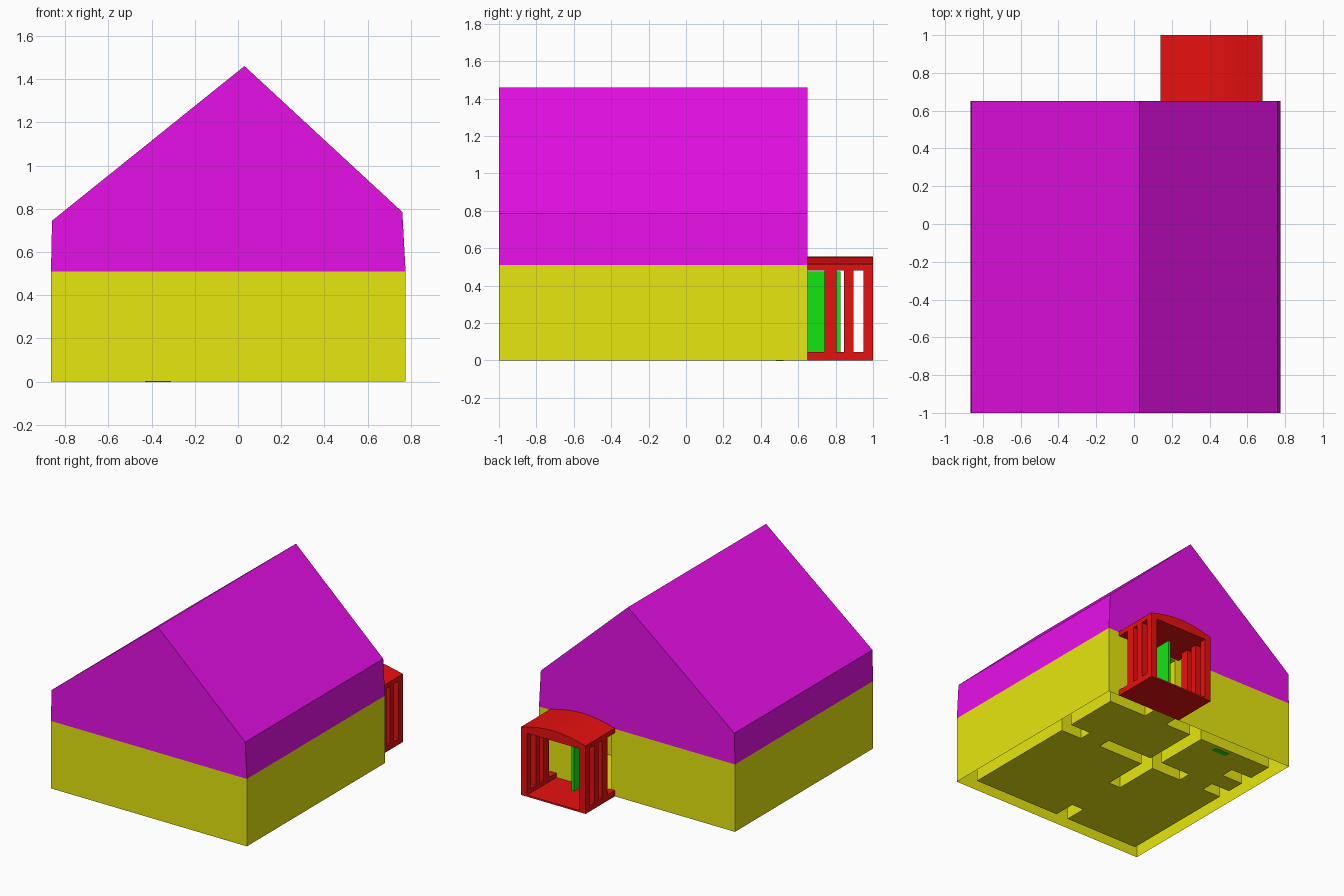
import bpy, bmesh, math

cube = bpy.data.objects.get("Cube")
if cube:
    bpy.data.objects.remove(cube, do_unlink=True)


def material(name, r, g, b):
    m = bpy.data.materials.new(name)
    m.use_nodes = True
    m.diffuse_color = (r, g, b, 1)
    bsdf = next(n for n in m.node_tree.nodes if n.type == 'BSDF_PRINCIPLED')
    bsdf.inputs["Base Color"].default_value = (r, g, b, 1)
    return m


HI, LO = 0.8, 0.005
YELLOW = material("wall yellow", HI, HI, LO)
MAGENTA = material("roof magenta", HI, LO, HI)
RED = material("porch red", HI, LO, LO)
GREEN = material("door green", LO, HI, LO)


def finish(name, bm, mat, recalc=True):
    if recalc:
        bmesh.ops.recalc_face_normals(bm, faces=bm.faces)
    me = bpy.data.meshes.new(name)
    bm.to_mesh(me)
    bm.free()
    me.materials.append(mat)
    ob = bpy.data.objects.new(name, me)
    bpy.context.collection.objects.link(ob)
    return ob


def box(name, x, y, z, mat):
    bm = bmesh.new()
    bmesh.ops.create_cube(bm, size=1)
    for v in bm.verts:
        for i, span in enumerate((x, y, z)):
            v.co[i] = span[0] if v.co[i] < 0 else span[1]
    return finish(name, bm, mat)


def prism(name, profile, y0, y1, mat):
    """Extrude an x-z outline along y."""
    bm = bmesh.new()
    face = bm.faces.new([bm.verts.new((x, y0, z)) for x, z in profile])
    out = bmesh.ops.extrude_face_region(bm, geom=[face])
    for v in out["geom"]:
        if isinstance(v, bmesh.types.BMVert):
            v.co.y = y1
    return finish(name, bm, mat)


# House limits
X0, X1, Y0, Y1, EAVE, T = -0.865, 0.775, -1.0, 0.65, 0.51, 0.1
DOOR = (0.17, 0.36)

# Wall footprints as (x0, x1, y0, y1)
walls = [
    (X0, X1, Y0, Y0 + T),
    (X0, DOOR[0], Y1 - T, Y1),
    (DOOR[1], X1, Y1 - T, Y1),
    (X0, X0 + T, Y0, Y1),
    (X1 - T, X1, Y0, Y1),
    (-0.40, 0.33, 0.02, 0.12),       # cross partition
    (-0.15, -0.05, -0.33, Y1 - T),   # long partition
    (-0.15, -0.05, Y0 + T, -0.73),   # front stub
    (0.50, X1 - T, 0.02, 0.12),      # side stubs
    (X0 + T, -0.61, 0.02, 0.12),
    (X0 + T, -0.59, 0.26, 0.36),
]

# Walls open underneath, with the floor filling the rooms between them
xs = sorted({v for w in walls for v in w[:2]})
ys = sorted({v for w in walls for v in w[2:]})


def is_wall(i, j):
    if not (0 <= i < len(xs) - 1 and 0 <= j < len(ys) - 1):
        return False
    cx, cy = (xs[i] + xs[i + 1]) / 2, (ys[j] + ys[j + 1]) / 2
    return any(a < cx < b and c < cy < d for a, b, c, d in walls)


shell, floor = bmesh.new(), bmesh.new()


def quad(bm, *pts):
    bm.faces.new([bm.verts.new(p) for p in pts])


for i in range(len(xs) - 1):
    for j in range(len(ys) - 1):
        ring = [(xs[i], ys[j]), (xs[i + 1], ys[j]),
                (xs[i + 1], ys[j + 1]), (xs[i], ys[j + 1])]
        if not is_wall(i, j):
            quad(floor, *[(x, y, 0) for x, y in reversed(ring)])
            continue
        quad(shell, *[(x, y, EAVE) for x, y in ring])
        for k, (di, dj) in enumerate(((0, -1), (1, 0), (0, 1), (-1, 0))):
            if not is_wall(i + di, j + dj):
                a, b = ring[k], ring[(k + 1) % 4]
                quad(shell, (*a, 0), (*b, 0), (*b, EAVE), (*a, EAVE))

for name, bm in (("walls", shell), ("floor", floor)):
    bmesh.ops.remove_doubles(bm, verts=bm.verts, dist=0.0001)
    bmesh.ops.dissolve_limit(bm, angle_limit=0.01, verts=bm.verts, edges=bm.edges)
    finish(name, bm, YELLOW, recalc=False)

box("door_lintel", DOOR, (Y1 - T, Y1), (0.47, EAVE), YELLOW)

# Gabled roof
prism("roof", [(X0, EAVE), (X0 + 0.005, 0.745), (0.03, 1.46),
               (0.76, 0.785), (X1, EAVE)], Y0, Y1, MAGENTA)

# Porch: slab, kerbs, posts and arched top
PX0, PX1, BACK, W = 0.14, 0.68, 1.0, 0.05
box("porch_slab", (PX0, PX1), (Y1, BACK), (0, 0.012), RED)
for side, x in (("right", (PX0, PX0 + W)), ("left", (PX1 - W, PX1))):
    box("porch_kerb_" + side, x, (Y1, BACK), (0, 0.045), RED)
    for n, y in enumerate(((0.74, 0.805), (0.845, 0.895), (0.95, BACK))):
        box(f"porch_post_{side}_{n + 1}", x, y, (0.045, 0.48), RED)

N = 8
arch = [(PX0, 0.48)]
for k in range(N + 1):
    t = k / N
    arch.append((PX0 + (PX1 - PX0) * t, 0.515 + 0.042 * math.sin(math.pi * t)))
arch.append((PX1, 0.48))
prism("porch_roof", arch, Y1, BACK, RED)

# Open entrance door and the foot of an inner door
box("entrance_door", (DOOR[1], DOOR[1] + 0.02), (Y1, 0.825), (0.045, 0.475), GREEN)
box("inner_door", (-0.43, -0.31), (0.48, 0.52), (-0.002, 0.45), GREEN)
